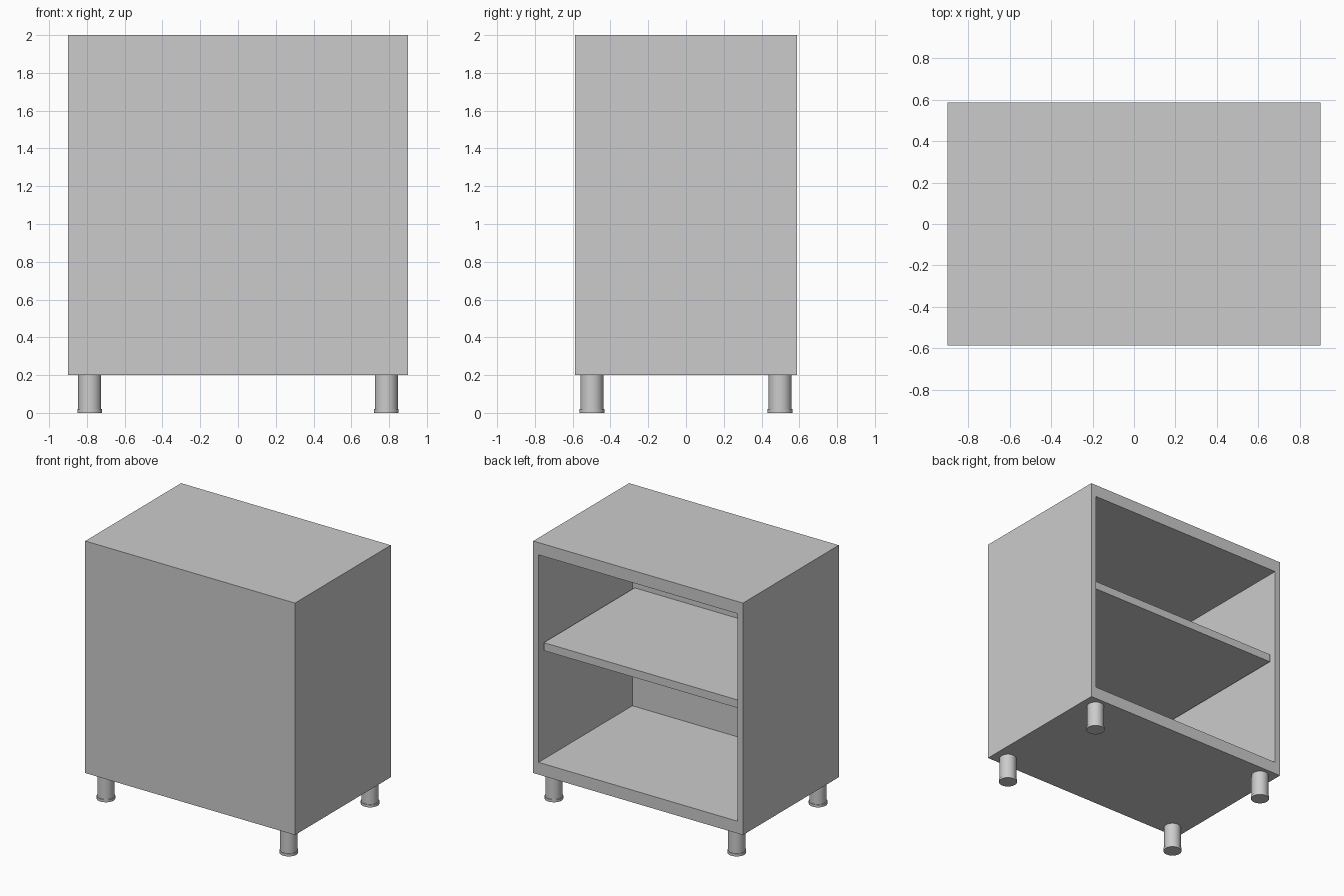
import bpy, bmesh, math
from mathutils import Vector

if "Cube" in bpy.data.objects:
    bpy.data.objects.remove(bpy.data.objects["Cube"])

W, D, Z0, Z1 = 0.90, 0.5875, 0.20, 2.00     # half width, half depth, carcass bottom and top
SIDE, RAIL, PANEL = 0.065, 0.095, 0.025     # side, top/bottom and front panel thickness


def finish(name, bm):
    bmesh.ops.recalc_face_normals(bm, faces=bm.faces)
    mesh = bpy.data.meshes.new(name)
    bm.to_mesh(mesh)
    bm.free()
    obj = bpy.data.objects.new(name, mesh)
    bpy.context.collection.objects.link(obj)
    return obj


def box_bm(lo, hi):
    bm = bmesh.new()
    bmesh.ops.create_cube(bm, size=1)
    lo, hi = Vector(lo), Vector(hi)
    for v in bm.verts:
        v.co = (lo + hi) / 2 + v.co * (hi - lo)
    return bm


# Carcass: box with its back face inset and pushed in to leave a thin front panel
bm = box_bm((-W, -D, Z0), (W, D, Z1))
back = max(bm.faces, key=lambda f: f.calc_center_median().y)
bmesh.ops.inset_individual(bm, faces=[back], thickness=SIDE)
mid = (Z0 + Z1) / 2
for v in back.verts:
    v.co.z = Z1 - RAIL if v.co.z > mid else Z0 + RAIL
new = bmesh.ops.extrude_discrete_faces(bm, faces=[back])["faces"][0]
for v in new.verts:
    v.co.y = -D + PANEL
finish("cabinet_carcass", bm)

# Shelf, set slightly in from the open back
finish("shelf", box_bm((-W + SIDE, -D + PANEL, 1.153), (W - SIDE, D - 0.037, 1.215)))


# Round legs with a slightly wider foot pad
def cylinder(name, x, y, r, z0, z1):
    bpy.ops.mesh.primitive_cylinder_add(vertices=32, radius=r, depth=z1 - z0,
                                        location=(x, y, (z0 + z1) / 2))
    obj = bpy.context.object
    obj.name = name
    bpy.ops.object.shade_smooth_by_angle(angle=math.radians(30))


for ys, end in ((-1, "front"), (1, "back")):
    for xs, side in ((-1, "left"), (1, "right")):
        x, y = xs * 0.785, ys * 0.498
        cylinder(f"{end}_{side}_leg", x, y, 0.061, 0.02, Z0)
        cylinder(f"{end}_{side}_foot", x, y, 0.066, 0.0, 0.02)
